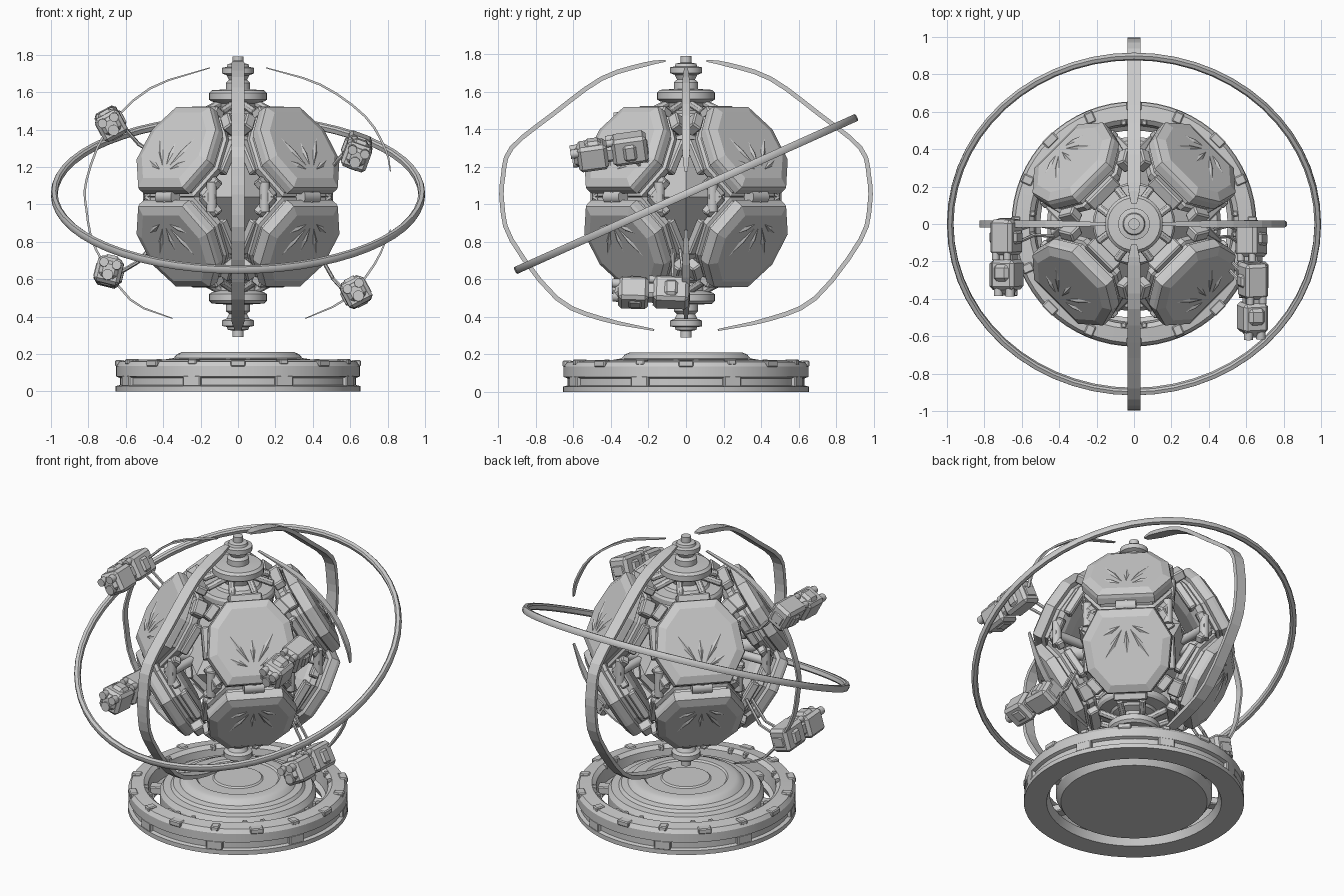
import bpy, bmesh, math
from math import sin, cos, pi, radians
from mathutils import Vector, Matrix

if "Cube" in bpy.data.objects:
    bpy.data.objects.remove(bpy.data.objects["Cube"])

CZ = 1.04  # height of the sphere centre


def finish(name, bm, smooth=None, bevel=0):
    bmesh.ops.recalc_face_normals(bm, faces=bm.faces[:])
    me = bpy.data.meshes.new(name)
    bm.to_mesh(me)
    bm.free()
    ob = bpy.data.objects.new(name, me)
    bpy.context.collection.objects.link(ob)
    if smooth:
        me.polygons.foreach_set("use_smooth", [True] * len(me.polygons))
        me.set_sharp_from_angle(angle=radians(smooth))
    if bevel:
        m = ob.modifiers.new("bevel", 'BEVEL')
        m.width, m.segments = bevel, 1
    return ob


def lathe(name, prof, segs=48, closed=False, mat=None):
    bm = bmesh.new()
    rings = [[bm.verts.new((r * cos(2 * pi * i / segs), r * sin(2 * pi * i / segs), z))
              for i in range(segs)] for r, z in prof]
    n = len(rings)
    for a in range(n if closed else n - 1):
        p, q = rings[a], rings[(a + 1) % n]
        for i in range(segs):
            j = (i + 1) % segs
            bm.faces.new((p[i], p[j], q[j], q[i]))
    bmesh.ops.remove_doubles(bm, verts=bm.verts[:], dist=1e-5)
    if mat:
        bm.transform(mat)
    return finish(name, bm, 30)


def add_box(bm, size, mat):
    bmesh.ops.create_cube(bm, size=1, matrix=mat @ Matrix.Diagonal((*size, 1)))


def add_rod(bm, a, b, r, segs=10):
    a, b = Vector(a), Vector(b)
    d = b - a
    m = Matrix.Translation((a + b) / 2) @ d.to_track_quat('Z', 'Y').to_matrix().to_4x4()
    bmesh.ops.create_cone(bm, cap_ends=True, segments=segs, radius1=r, radius2=r,
                          depth=d.length, matrix=m)


def polar(az, r, z):
    return Matrix.Rotation(az, 4, 'Z') @ Matrix.Translation((r, 0, z))


def band(name, pts, width, thick, plane):
    """Flat strip along a planar path, tapering at both ends."""
    P = [Vector(p) for p in pts]
    P = [2 * P[0] - P[1]] + P + [2 * P[-1] - P[-2]]
    path = []
    for i in range(1, len(P) - 2):
        a, b, c, d = P[i - 1:i + 3]
        for k in range(3):
            t = k / 3
            path.append(0.5 * (2 * b + (c - a) * t + (2 * a - 5 * b + 4 * c - d) * t * t
                               + (3 * b - a - 3 * c + d) * t ** 3))
    path.append(P[-2])
    bm, rings, n = bmesh.new(), [], len(path)
    for i, p in enumerate(path):
        t = (path[min(i + 1, n - 1)] - path[max(i - 1, 0)]).normalized()
        nrm = Vector((-t.y, t.x))
        k = min(1, 0.45 + min(i, n - 1 - i) * 0.2)
        ring = []
        for s, w in ((-1, -1), (1, -1), (1, 1), (-1, 1)):
            q = p + nrm * s * thick * k / 2
            o = w * width * k / 2
            ring.append(bm.verts.new((o, q.x, q.y) if plane == 'YZ' else (q.x, o, q.y)))
        rings.append(ring)
    for p, q in zip(rings, rings[1:]):
        for i in range(4):
            bm.faces.new((p[i], p[(i + 1) % 4], q[(i + 1) % 4], q[i]))
    bm.faces.new(rings[0])
    bm.faces.new(rings[-1])
    return finish(name, bm)


# Base: outer ring with recessed band, stepped inner dish
lathe("base_ring", [(.52, 0), (.655, 0), (.655, .028), (.632, .034), (.632, .072), (.652, .08),
                    (.652, .135), (.635, .16), (.56, .17), (.535, .15), (.525, .07), (.5, .05)], 64, True)
lathe("base_dish", [(0, .004), (.435, .004), (.465, .05), (.465, .12), (.445, .15), (.40, .155), (.385, .172),
                    (.345, .178), (.325, .2), (.30, .21), (.25, .21), (.24, .2), (.15, .2),
                    (.14, .208), (0, .208)], 64)
bm = bmesh.new()
for i in range(8):
    a = i * pi / 4
    add_box(bm, (.03, .10, .06), polar(a + pi / 8, .638, .055))      # window dividers
    add_box(bm, (.05, .08, .035), polar(a, .632, .15))               # clamps on the rim
    add_box(bm, (.06, .05, .03), polar(a + pi / 8, .615, .158))
    add_box(bm, (.08, .07, .05), polar(a + pi / 8, .495, .08))       # spokes to the dish
    for s in (-1, 1):
        add_box(bm, (.03, .03, .035), polar(a + s * .1, .545, .155))
finish("base_clamps", bm, bevel=.006)

# Central axle, symmetric about the sphere centre
half = [(0, .75), (.03, .75), (.03, .715), (.055, .71), (.06, .695), (.085, .69), (.085, .66),
        (.06, .65), (.048, .625), (.065, .61), (.065, .575), (.14, .57), (.155, .555), (.155, .52),
        (.14, .51), (.10, .50), (.09, .46), (.13, .445), (.14, .43), (.21, .425), (.22, .41),
        (.22, .38), (.07, .33), (.06, .1)]
lathe("axle", [(r, CZ + h) for r, h in half] + [(r, CZ - h) for r, h in reversed(half)], 32)

# Octahedral inner core
bm = bmesh.new()
bmesh.ops.create_cone(bm, segments=4, radius1=.43, radius2=0, depth=.42,
                      matrix=Matrix.Translation((0, 0, CZ + .21)))
bmesh.ops.create_cone(bm, segments=4, radius1=.43, radius2=0, depth=.42,
                      matrix=Matrix.Translation((0, 0, CZ - .21)) @ Matrix.Rotation(pi, 4, 'X'))
finish("inner_core", bm)

# Eight armour panels, each a lofted octagon with grooved sides and a fan of blades
outline = [(.13, .25), (.245, .11), (.27, -.08), (.17, -.255),
           (-.17, -.255), (-.27, -.08), (-.245, .11), (-.13, .25)]
layers = [(.555, .80), (.535, .98), (.515, 1), (.475, 1), (.465, .91), (.445, .91),
          (.435, .97), (.40, .95), (.37, .82), (.35, .55)]
EL = radians(30)
for sz, level in ((1, "upper"), (-1, "lower")):
    for i in range(4):
        az = pi / 4 + i * pi / 2
        u = Vector((-sin(az), cos(az), 0))
        v = Vector((-sin(EL) * cos(az), -sin(EL) * sin(az), cos(EL) * sz))
        n = Vector((cos(EL) * cos(az), cos(EL) * sin(az), sin(EL) * sz))
        M = Matrix((u, v, n)).transposed().to_4x4()
        M.translation = (0, 0, CZ)
        bm = bmesh.new()
        rings = [[bm.verts.new((x * s, y * s, d)) for x, y in outline] for d, s in layers]
        for p, q in zip(rings, rings[1:]):
            for k in range(8):
                bm.faces.new((p[k], p[(k + 1) % 8], q[(k + 1) % 8], q[k]))
        bm.faces.new(rings[0])
        bm.faces.new(rings[-1])
        for ang, ln in ((-62, .14), (-32, .24), (0, .17), (32, .24), (62, .14)):
            d = Vector((sin(radians(ang)), cos(radians(ang)), 0))
            w = Vector((d.y, -d.x, 0)) * .018
            o = Vector((0, -.17, .553)) + d * .03
            q = [bm.verts.new(c) for c in (o, o + d * ln * .55 + w, o + d * ln, o + d * ln * .55 - w)]
            top = bm.verts.new(o + d * ln * .5 + Vector((0, 0, .012)))
            for k in range(4):
                bm.faces.new((q[k], q[(k + 1) % 4], top))
        bm.transform(M)
        finish(f"{level}_panel_{i}", bm)

        # Brackets tying the panel to the axle and its neighbours
        bm = bmesh.new()
        add_box(bm, (.20, .05, .07), Matrix.Translation((0, .27, .43)))
        for s in (-1, 1):
            add_box(bm, (.06, .10, .08), Matrix.Translation((s * .21, .20, .43)) @ Matrix.Rotation(s * .7, 4, 'Z'))
            add_box(bm, (.05, .20, .05), Matrix.Translation((s * .25, .02, .39)))
            add_box(bm, (.05, .13, .05), Matrix.Translation((s * .23, -.18, .40)) @ Matrix.Rotation(s * -.5, 4, 'Z'))
            add_rod(bm, (s * .07, .29, .40), (s * .05, .42, .30), .022, 8)
        bm.transform(M)
        finish(f"{level}_bracket_{i}", bm, bevel=.008)

# Joints between upper and lower panels, and struts around the equator
bm = bmesh.new()
for i in range(4):
    az = pi / 4 + i * pi / 2
    R = Matrix.Rotation(az, 3, 'Z')
    c = Vector((0, 0, CZ))
    add_rod(bm, R @ Vector((.53, 0, -.09)) + c, R @ Vector((.53, 0, .09)) + c, .032)
    add_rod(bm, R @ Vector((.53, -.06, 0)) + c, R @ Vector((.53, .06, 0)) + c, .04)
    add_rod(bm, R @ Vector((.2, 0, 0)) + c, R @ Vector((.55, 0, 0)) + c, .045)
    for s in (-1, 1):
        add_rod(bm, R @ Vector((.44, s * .24, -.08)) + c, R @ Vector((.44, s * .24, .08)) + c, .028)
        add_rod(bm, R @ Vector((.30, s * .10, 0)) + c, R @ Vector((.46, s * .25, 0)) + c, .028)
finish("equator_joints", bm, 40)

# Large tilted orbit ring
lathe("tilted_ring", [(.965, -.012), (.975, -.02), (.995, -.02), (1, -.01), (1, .01), (.995, .02),
                      (.975, .02), (.965, .012)], 56, True,
      Matrix.Translation((0, 0, 1.055)) @ Matrix.Rotation(radians(24.2), 4, 'X'))

# Front and back vertical bands
arc = [(.11, 1.765), (.22, 1.745), (.45, 1.67), (.71, 1.48), (.93, 1.30), (.975, 1.15), (.98, 1.0),
       (.93, .81), (.69, .50), (.45, .39), (.17, .33)]
for s, nm in ((1, "back"), (-1, "front")):
    band(nm + "_band", [(s * y, z) for y, z in arc], .07, .024, 'YZ')

# Thin side bands: unbroken on the left, split on the right
band("left_band", [(-.15, 1.73), (-.47, 1.62), (-.70, 1.40), (-.81, 1.13), (-.81, .97), (-.76, .76),
                   (-.575, .49), (-.35, .39)], .04, .012, 'XZ')
band("right_upper_band", [(.15, 1.73), (.44, 1.64), (.68, 1.47), (.79, 1.29), (.815, 1.175)], .04, .012, 'XZ')
band("right_lower_band", [(.815, .865), (.73, .68), (.57, .49), (.36, .39)], .04, .012, 'XZ')

# Four two-part pods with cables running to the core: centre, roll, pitch
pods = [("left_upper", (-.68, -.17, 1.43), -28, 2), ("left_lower", (-.69, -.17, .64), 14, -4),
        ("right_upper", (.635, -.40, 1.28), 20, 8), ("right_lower", (.63, -.18, .53), -28, -2)]
for nm, c, roll, pitch in pods:
    M = Matrix.Translation(c) @ Matrix.Rotation(radians(pitch), 4, 'X') @ Matrix.Rotation(radians(roll), 4, 'Y')
    T = Matrix.Translation
    bm = bmesh.new()
    add_box(bm, (.13, .19, .15), T((0, .10, .005)))
    add_box(bm, (.14, .16, .14), T((0, -.10, -.005)))
    add_box(bm, (.10, .40, .09), T((0, 0, 0)))
    add_box(bm, (.155, .08, .10), T((0, .10, 0)))
    add_box(bm, (.09, .09, .165), T((0, -.09, 0)))
    bm.transform(M)
    finish(nm + "_pod", bm, bevel=.018)
    bm = bmesh.new()
    for x in (-.035, .035):
        add_rod(bm, (x, -.17, .03), (x, -.215, .03), .025)
        add_rod(bm, (x, -.02, .06), (x, .02, .06), .02)
    add_rod(bm, (0, -.17, -.03), (0, -.21, -.03), .03)
    bm.transform(M)
    finish(nm + "_pod_nozzles", bm, 40)
    bm = bmesh.new()
    s = 1 if c[0] > 0 else -1
    for dy in (.06, .13):
        a = M @ Vector((-s * .04, dy, 0))
        b = Vector((s * .42, a.y * .6, CZ + (c[2] - CZ) * .55))
        m = (a + b) / 2 + Vector((0, .03, -.03))
        add_rod(bm, a, m, .01, 6)
        add_rod(bm, m, b, .01, 6)
    finish(nm + "_cables", bm, 40)
